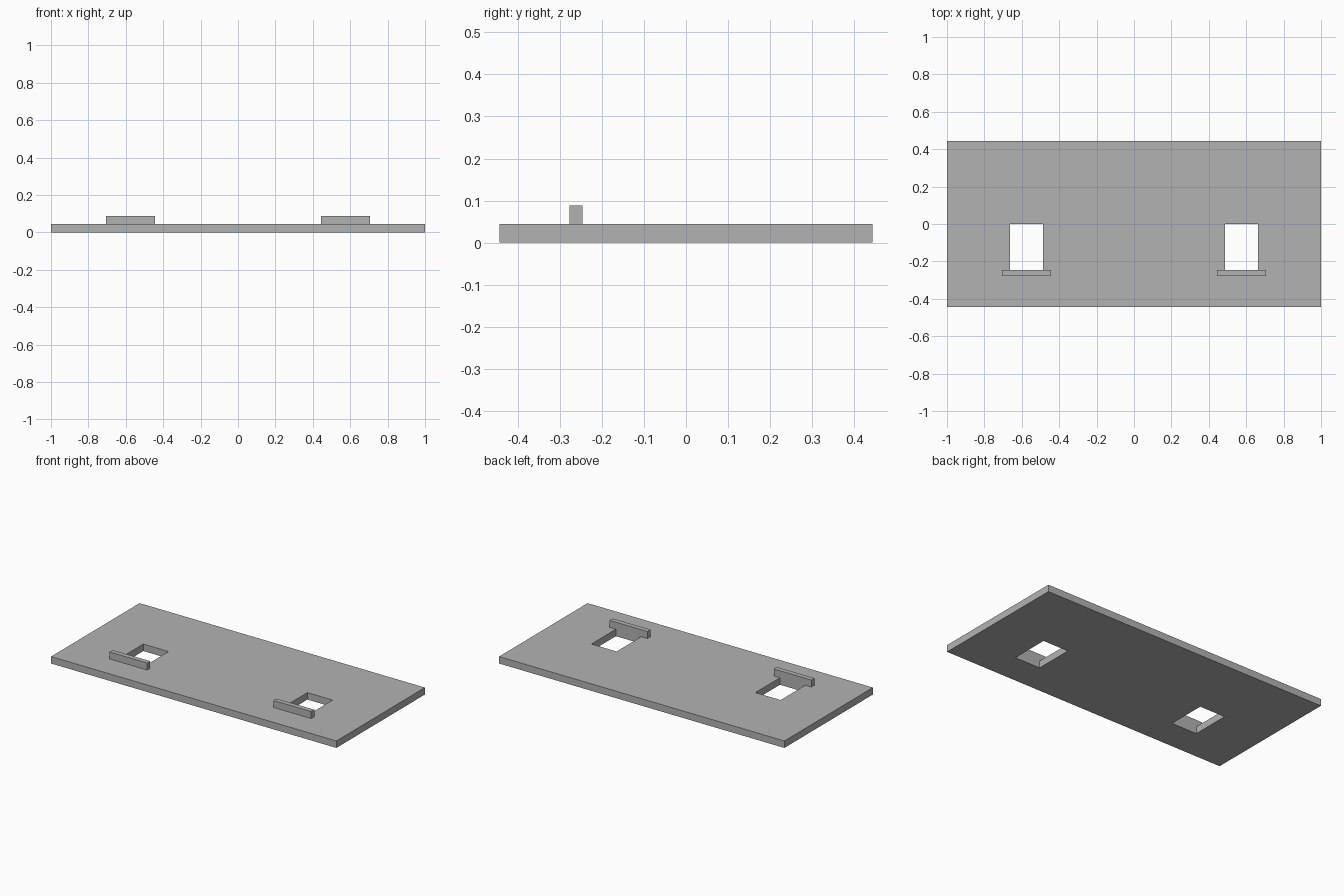
import bpy

cube = bpy.data.objects.get("Cube")
if cube:
    bpy.data.objects.remove(cube, do_unlink=True)

# One plain grey for every part
grey = bpy.data.materials.new("plain grey")
grey.use_nodes = True
colour = (0.45, 0.45, 0.45, 1)
grey.diffuse_color = colour
grey.node_tree.nodes["Principled BSDF"].inputs["Base Color"].default_value = colour


def box(name, low, high):
    """Axis-aligned box between two corners."""
    centre = [(a + b) / 2 for a, b in zip(low, high)]
    bpy.ops.mesh.primitive_cube_add(size=1, location=centre)
    obj = bpy.context.object
    obj.name = name
    obj.scale = [b - a for a, b in zip(low, high)]
    bpy.ops.object.transform_apply(location=False, rotation=False, scale=True)
    obj.data.materials.append(grey)
    return obj


THICK = 0.0443        # plate thickness, also the lip height
HALF_DEPTH = 0.443
SLOT_X = 0.575        # slot centre either side of the middle
SLOT_HALF = 0.0885
LIP_HALF = 0.132
LIP_FRONT, LIP_BACK = -0.277, -0.246

# Flat base plate
plate = box("base_plate", (-1, -HALF_DEPTH, 0), (1, HALF_DEPTH, THICK))

for side, sign in (("left", 1), ("right", -1)):
    x = sign * SLOT_X
    # Rectangular slot through the plate
    cutter = box(side + "_slot_cutter", (x - SLOT_HALF, LIP_BACK, -THICK),
                 (x + SLOT_HALF, 0, 2 * THICK))
    cutter.hide_render = True
    cut = plate.modifiers.new(side + "_slot", "BOOLEAN")
    cut.operation = "DIFFERENCE"
    cut.solver = "EXACT"
    cut.object = cutter
    bpy.context.view_layer.objects.active = plate
    bpy.ops.object.modifier_apply(modifier=cut.name)
    bpy.data.objects.remove(cutter, do_unlink=True)
    # Raised lip along the front edge of the slot
    box(side + "_lip", (x - LIP_HALF, LIP_FRONT, THICK),
        (x + LIP_HALF, LIP_BACK, 2 * THICK))
